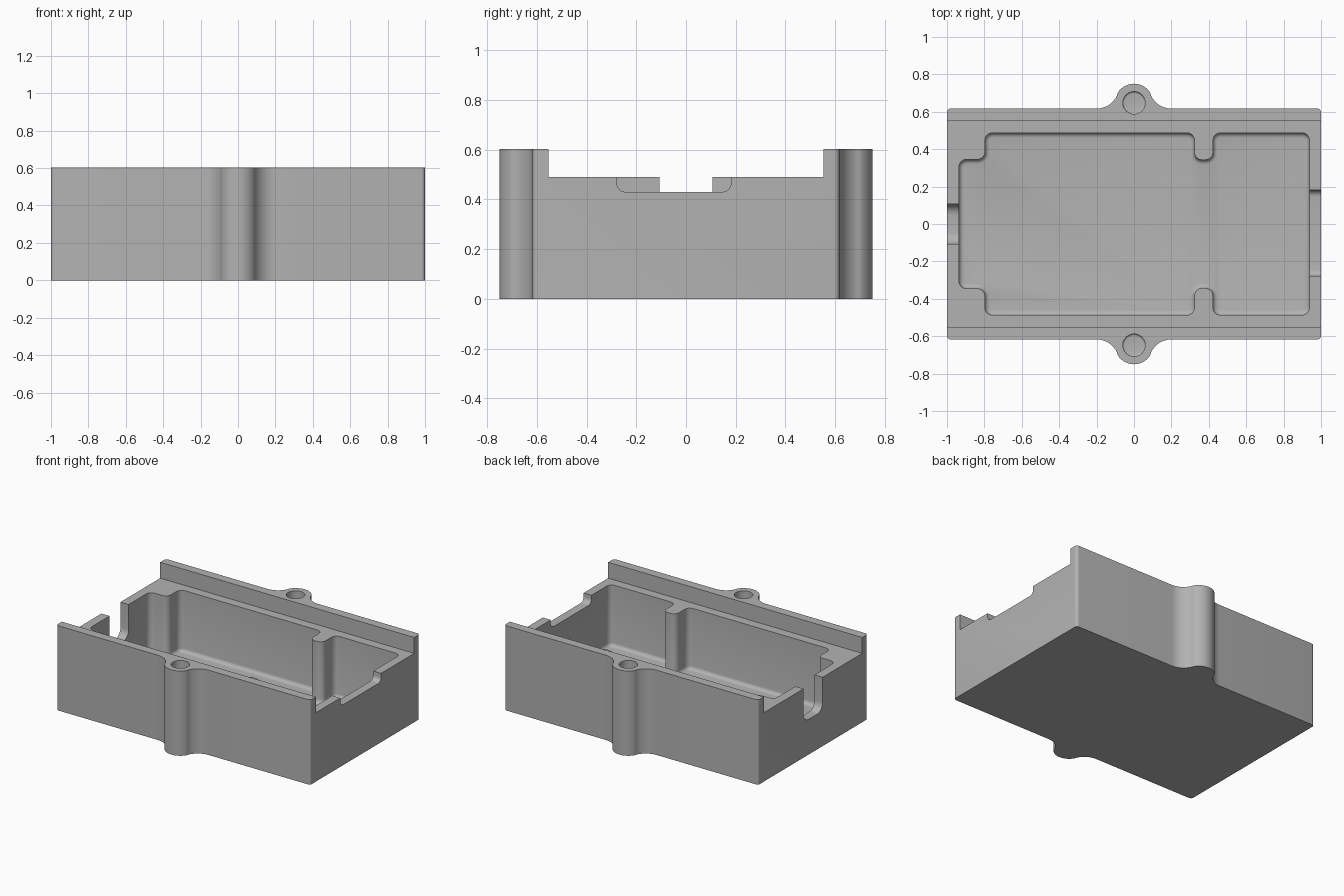
import bpy, bmesh, math
from mathutils import Vector

cube = bpy.data.objects.get("Cube")
if cube:
    bpy.data.objects.remove(cube, do_unlink=True)

grey = bpy.data.materials.new("mid grey")
grey.use_nodes = True
grey.diffuse_color = (0.45, 0.45, 0.45, 1)
grey.node_tree.nodes["Principled BSDF"].inputs["Base Color"].default_value = (0.45, 0.45, 0.45, 1)


def rounded(points, steps=6):
    """Closed 2D outline from (x, y, radius) corners, each rounded by an arc."""
    out = []
    for i, (x, y, r) in enumerate(points):
        p = Vector((x, y))
        if r == 0:
            out.append(p)
            continue
        a = (Vector(points[i - 1][:2]) - p).normalized()
        b = (Vector(points[(i + 1) % len(points)][:2]) - p).normalized()
        half = a.angle(b) / 2
        centre = p + (a + b).normalized() * r / math.sin(half)
        start = p + a * r / math.tan(half) - centre
        end = p + b * r / math.tan(half) - centre
        sweep = start.angle_signed(end)
        for k in range(steps + 1):
            t = -sweep * k / steps
            out.append(centre + Vector((start.x * math.cos(t) - start.y * math.sin(t),
                                        start.x * math.sin(t) + start.y * math.cos(t))))
    return out


def prism(name, outline, low, high, axis="z", fillet=0):
    """Extrude an outline along z, or a (y, z) outline along x; fillet the low end."""
    bm = bmesh.new()
    place = (lambda p: (p[0], p[1], low)) if axis == "z" else (lambda p: (low, p[0], p[1]))
    face = bm.faces.new([bm.verts.new(place(p)) for p in outline])
    rim = list(face.edges)
    grown = bmesh.ops.extrude_face_region(bm, geom=[face], use_keep_orig=True)
    shift = Vector((0, 0, high - low)) if axis == "z" else Vector((high - low, 0, 0))
    bmesh.ops.translate(bm, vec=shift,
                        verts=[g for g in grown["geom"] if isinstance(g, bmesh.types.BMVert)])
    bmesh.ops.recalc_face_normals(bm, faces=bm.faces)
    if fillet:
        bmesh.ops.bevel(bm, geom=rim, offset=fillet, segments=4, profile=0.5, affect="EDGES")
    mesh = bpy.data.meshes.new(name)
    bm.to_mesh(mesh)
    bm.free()
    mesh.materials.append(grey)
    obj = bpy.data.objects.new(name, mesh)
    bpy.context.collection.objects.link(obj)
    return obj


def arc(cx, cy, r, start, end, steps):
    return [(cx + r * math.cos(start + (end - start) * k / steps),
             cy + r * math.sin(start + (end - start) * k / steps)) for k in range(steps + 1)]


# Outer shell: rounded rectangle with a flared screw boss on each long side
WIDTH, DEPTH, HEIGHT, LEDGE = 1.0, 0.617, 0.603, 0.49
BOSS_Y, BOSS_R, FLARE_R, FLARE_X = 0.648, 0.102, 0.12, 0.2
tangent = math.atan2(DEPTH + FLARE_R - BOSS_Y, FLARE_X)
right_flare = arc(FLARE_X, DEPTH + FLARE_R, FLARE_R, -math.pi / 2, -math.pi + tangent, 8)
boss_tip = arc(0, BOSS_Y, BOSS_R, tangent, math.pi - tangent, 20)[1:-1]
left_flare = [(-x, y) for x, y in reversed(right_flare)]
corner = arc(WIDTH - 0.02, DEPTH - 0.02, 0.02, 0, math.pi / 2, 5)
back = corner + right_flare + boss_tip + left_flare + [(-x, y) for x, y in reversed(corner)]
front = [(-x, -y) for x, y in back]
body = prism("enclosure_body", back + front, 0, HEIGHT)

# Main pocket: narrower at one end, with a rib on each long wall
R = 0.04
pocket_half = [(0.938, 0.487, R), (0.422, 0.487, R), (0.422, 0.343, R), (0.323, 0.343, R),
               (0.323, 0.487, R), (-0.797, 0.487, R), (-0.797, 0.345, R), (-0.936, 0.345, R)]
pocket = pocket_half + [(x, -y, r) for x, y, r in reversed(pocket_half)]

cutters = [
    prism("lid_recess", [(-1.1, -0.553), (1.1, -0.553), (1.1, 0.553), (-1.1, 0.553)], LEDGE, 0.8),
    prism("pocket", rounded(pocket), 0.055, 0.7, fillet=0.025),
    # Shallow wide notch on one end wall, deep narrow notch on the other
    prism("wide_notch", rounded([(-0.278, 0.43, 0.035), (0.181, 0.43, 0.035),
                                 (0.181, 0.7, 0), (-0.278, 0.7, 0)]), 0.9, 1.1, "x"),
    prism("narrow_notch", rounded([(-0.107, 0.25, 0.06), (0.107, 0.25, 0.06),
                                   (0.107, 0.7, 0), (-0.107, 0.7, 0)]), -1.1, -0.9, "x"),
]
# Blind screw holes
for side in (-1, 1):
    ring = arc(0, side * BOSS_Y, 0.06, 0, 2 * math.pi, 32)[:-1]
    cutters.append(prism("screw_hole", ring, 0.15, 0.7, fillet=0.01))

# Cut everything from the shell, then discard the cutters
bpy.context.view_layer.objects.active = body
for cutter in cutters:
    cutter.hide_render = True
    mod = body.modifiers.new(cutter.name, "BOOLEAN")
    mod.operation, mod.solver, mod.object = "DIFFERENCE", "EXACT", cutter
    bpy.ops.object.modifier_apply(modifier=mod.name)
for cutter in cutters:
    bpy.data.objects.remove(cutter, do_unlink=True)

bpy.ops.object.select_all(action="DESELECT")
body.select_set(True)
bpy.ops.object.shade_smooth_by_angle(angle=math.radians(30))
